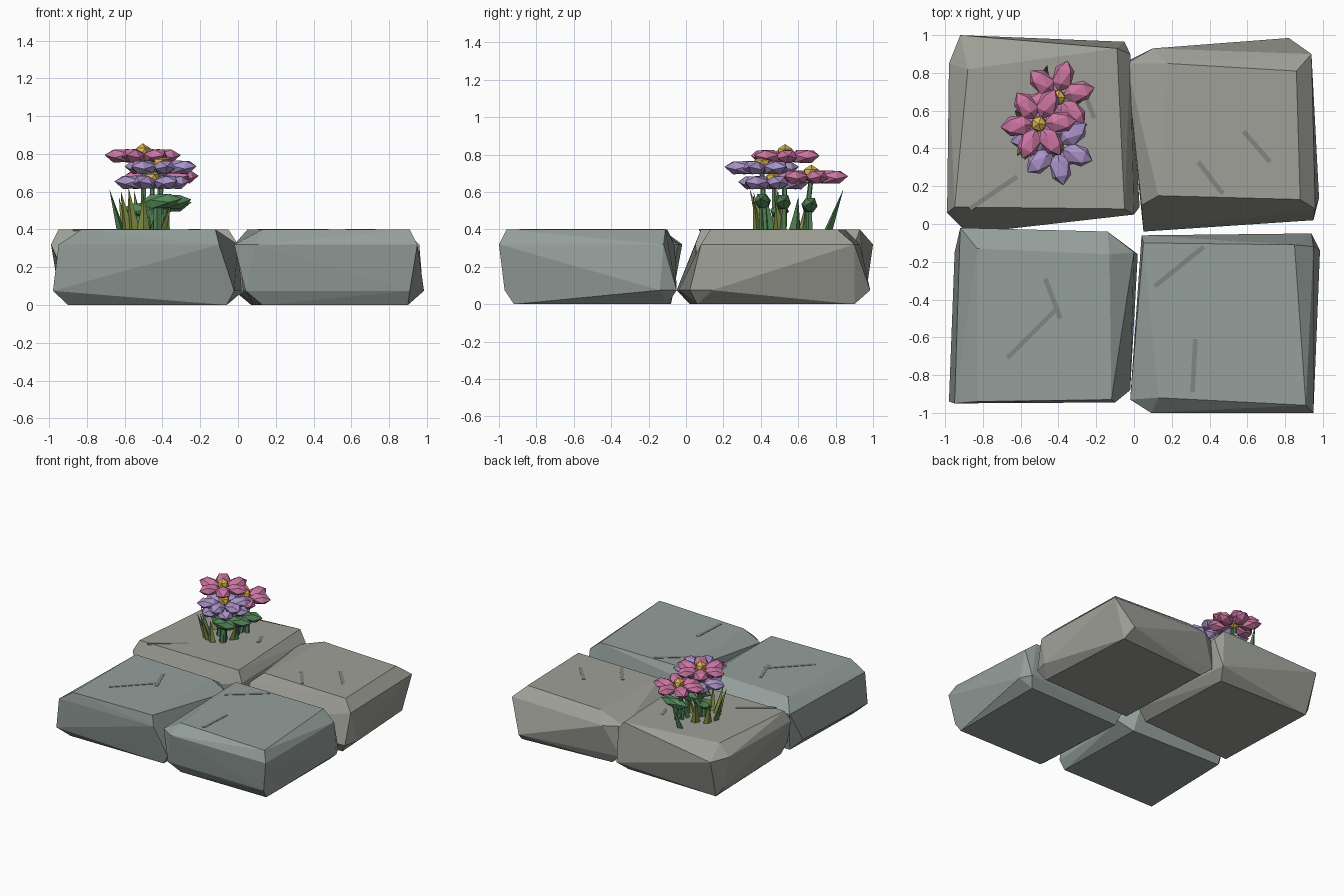
import bpy, bmesh, math
from mathutils import Vector, Matrix

if "Cube" in bpy.data.objects:
    bpy.data.objects.remove(bpy.data.objects["Cube"])


def mat(name, r, g, b):
    m = bpy.data.materials.new(name)
    m.diffuse_color = (r, g, b, 1)
    m.use_nodes = True
    m.node_tree.nodes["Principled BSDF"].inputs["Base Color"].default_value = m.diffuse_color
    return m


WARM = mat("warm_stone", 0.34, 0.35, 0.31)
COOL = mat("cool_stone", 0.30, 0.35, 0.33)
CRACK = mat("crack", 0.22, 0.24, 0.22)
PINK = mat("pink", 0.60, 0.18, 0.36)
LILAC = mat("lilac", 0.40, 0.29, 0.58)
GOLD = mat("gold", 0.72, 0.45, 0.08)
GREEN = mat("leaf_green", 0.09, 0.24, 0.10)
OLIVE = mat("olive_green", 0.23, 0.28, 0.06)


def finish(name, bm, material):
    me = bpy.data.meshes.new(name)
    bm.to_mesh(me)
    bm.free()
    me.materials.append(material)
    ob = bpy.data.objects.new(name, me)
    bpy.context.collection.objects.link(ob)
    return ob


def stone(name, material, bottom, low, high, top):
    """Chipped block: convex hull of four corner rings."""
    bm = bmesh.new()
    for z, ring in ((0, bottom), (0.075, low), (0.32, high), (0.4, top)):
        for x, y in ring:
            bm.verts.new((x, y, z))
    res = bmesh.ops.convex_hull(bm, input=bm.verts[:])
    loose = {g for g in res["geom_interior"] + res["geom_unused"]
             if isinstance(g, bmesh.types.BMVert) and g.is_valid}
    bmesh.ops.delete(bm, geom=list(loose), context='VERTS')
    bmesh.ops.dissolve_limit(bm, angle_limit=math.radians(2),
                             verts=bm.verts[:], edges=bm.edges[:])
    bmesh.ops.recalc_face_normals(bm, faces=bm.faces[:])
    finish(name, bm, material)


# Four paving stones
stone("stone_back_left", WARM,
      [(-.87, .02), (-.06, .06), (-.1, .88), (-.9, .9)],
      [(-.88, -.05), (.03, .09), (-.05, .965), (-.95, .87)],
      [(-.99, .06), (0, .05), (-.02, .9), (-.98, .85), (-.92, 1)],
      [(-.95, .09), (-.05, .08), (-.09, .93), (-.88, .82)])
stone("stone_back_right", WARM,
      [(.1, .03), (.9, .06), (.85, .9), (.07, .85)],
      [(.05, -.04), (.95, .02), (.98, .14), (.82, .985), (-.02, .87)],
      [(.04, .1), (.96, .08), (.94, .9), (.1, .93), (-.04, .85)],
      [(.13, .15), (.88, .13), (.86, .81), (.18, .85)])
stone("stone_front_left", COOL,
      [(-.9, -.87), (-.06, -.87), (-.08, -.1), (-.88, -.08)],
      [(-.98, -.94), (-.02, -.88), (.02, -.16), (-.95, -.15)],
      [(-.95, -.95), (-.1, -.945), (0, -.15), (-.14, -.04), (-.92, -.02)],
      [(-.83, -.94), (-.12, -.93), (-.13, -.16), (-.83, -.13)])
stone("stone_front_right", COOL,
      [(.13, -.92), (.9, -.92), (.9, -.1), (.08, -.12)],
      [(.04, -.96), (.91, -.97), (.985, -.14), (.94, -.05), (.06, -.08)],
      [(.09, -1), (.95, -1), (.95, -.12), (.04, -.06), (-.02, -.93)],
      [(.13, -.92), (.91, -.96), (.85, -.11), (.05, -.1)])

# Thin cracks lying on the top faces
cracks = [(-.87, .08, -.62, .25), (-.25, .66, -.21, .56),
          (.34, .33, .47, .16), (.58, .49, .72, .33),
          (-.67, -.71, -.40, -.44), (-.47, -.29, -.39, -.50),
          (.11, -.33, .37, -.12), (.325, -.61, .31, -.89)]
for i, (x0, y0, x1, y1) in enumerate(cracks):
    bm = bmesh.new()
    bmesh.ops.create_cube(bm, size=1, matrix=(
        Matrix.Translation(((x0 + x1) / 2, (y0 + y1) / 2, 0.397))
        @ Matrix.Rotation(math.atan2(y1 - y0, x1 - x0), 4, 'Z')
        @ Matrix.Diagonal((math.hypot(x1 - x0, y1 - y0), 0.025, 0.012, 1))))
    finish(f"crack_{i + 1}", bm, CRACK)


def pod(bm, centre, yaw, pitch, size):
    """Faceted pointed ellipsoid with its long axis outwards."""
    bmesh.ops.create_icosphere(bm, subdivisions=1, radius=1, matrix=(
        Matrix.Translation(centre) @ Matrix.Rotation(yaw, 4, 'Z')
        @ Matrix.Rotation(-pitch, 4, 'Y') @ Matrix.Diagonal((*size, 1))
        @ Matrix.Rotation(math.pi / 2, 4, 'Y')))


def spike(bm, a, b, r0, r1, sides, flat=1):
    """Straight tapered rod from a to b."""
    a, b = Vector(a), Vector(b)
    rot = (b - a).to_track_quat('Z', 'Y').to_matrix().to_4x4()
    bmesh.ops.create_cone(bm, cap_ends=True, segments=sides, radius1=r0,
                          radius2=r1, depth=(b - a).length, matrix=(
                              Matrix.Translation((a + b) / 2) @ rot
                              @ Matrix.Diagonal((1, flat, 1, 1))))


# Flowers: six petals, a centre and a stem each
flowers = [("pink_high", PINK, -.505, .53, .79, 5),
           ("pink_low", PINK, -.405, .67, .68, 15),
           ("lilac_high", LILAC, -.41, .405, .73, 40),
           ("lilac_low", LILAC, -.455, .47, .65, 10)]
for name, col, x, y, z, turn in flowers:
    bm = bmesh.new()
    for k in range(6):
        a = math.radians(turn + 60 * k)
        pod(bm, (x + .115 * math.cos(a), y + .115 * math.sin(a), z),
            a, 0.05, (.088, .06, .042))
    finish(name + "_petals", bm, col)
    bm = bmesh.new()
    bmesh.ops.create_icosphere(bm, subdivisions=1, radius=.046,
                               matrix=Matrix.Translation((x, y, z + .02)))
    finish(name + "_centre", bm, GOLD)
    bm = bmesh.new()
    spike(bm, (x * .8 - .09, y * .8 + .1, .39), (x, y, z), .016, .013, 5)
    finish(name + "_stem", bm, GREEN)

# Broad leaves
bm = bmesh.new()
for x, y, z, yaw in ((-.36, .52, .545, .05), (-.36, .66, .53, .1),
                     (-.41, .41, .55, -.1), (-.5, .5, .5, 2.9)):
    pod(bm, (x, y, z), yaw, .12, (.115, .045, .045))
    spike(bm, (x - .02, y, .39), (x - .02, y, z), .02, .016, 5)
finish("leaves", bm, GREEN)

# Grass blades
blades = [(-.62, .50, -.68, .49, .61), (-.58, .42, -.62, .36, .60),
          (-.55, .40, -.58, .34, .62), (-.50, .38, -.50, .36, .58),
          (-.60, .58, -.63, .60, .57), (-.45, .45, -.40, .42, .60),
          (-.40, .50, -.35, .48, .55), (-.48, .76, -.46, .84, .61),
          (-.52, .62, -.55, .66, .60), (-.42, .58, -.38, .60, .56)]
for i, (x0, y0, x1, y1, z) in enumerate(blades):
    bm = bmesh.new()
    spike(bm, (x0, y0, .39), (x1, y1, z), .036, .001, 4, .6)
    finish(f"grass_blade_{i + 1}", bm, GREEN if i in (0, 5, 7, 9) else OLIVE)
